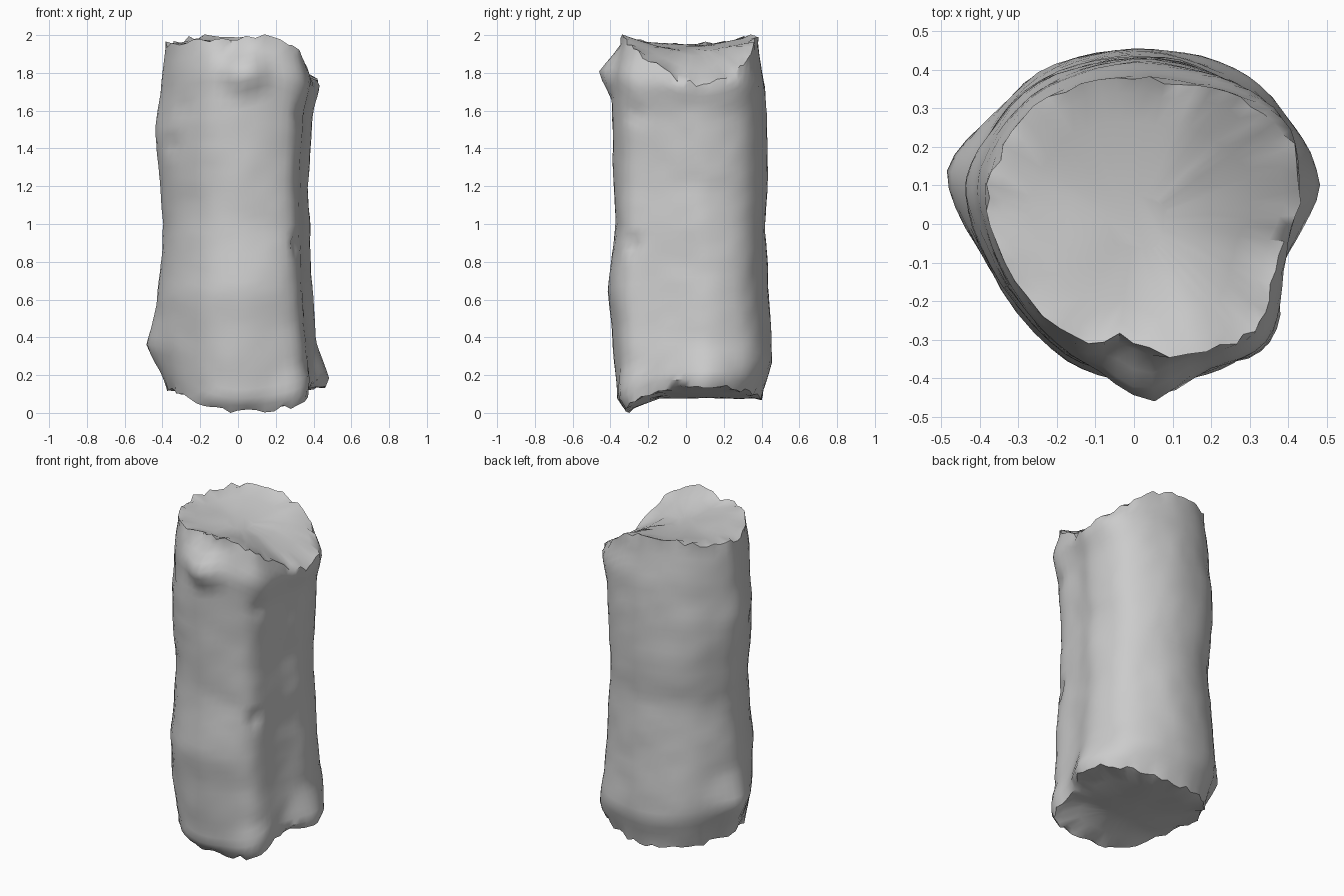
import bpy, bmesh, math, random
from mathutils import Vector, noise

random.seed(4)
cube = bpy.data.objects.get("Cube")
if cube:
    bpy.data.objects.remove(cube, do_unlink=True)

stone = bpy.data.materials.new("stone grey")
stone.use_nodes = True
stone.diffuse_color = (0.6, 0.6, 0.6, 1)
stone.node_tree.nodes["Principled BSDF"].inputs["Base Color"].default_value = (0.6, 0.6, 0.6, 1)

# Cross-section as a fraction of the reach on each side
OUTLINE = [(1, .2), (.95, .5), (.83, .72), (.6, .87), (.3, .97), (0, 1), (-.35, .95),
           (-.66, .8), (-.87, .53), (-1, .27), (-.96, 0), (-.81, -.42), (-.48, -.8),
           (-.22, -.95), (.1, -1), (.48, -.94), (.74, -.83), (.85, -.62), (.87, -.3), (.93, -.02)]
# Reach of each side as (height, distance)
LEFT = [(.06, .4), (.18, .44), (.3, .43), (.42, .41), (.7, .39), (1, .38), (1.2, .37),
        (1.4, .39), (1.6, .4), (1.75, .44), (1.88, .4)]
RIGHT = [(.13, .37), (.36, .44), (.6, .43), (1, .4), (1.2, .42), (1.5, .44), (1.7, .41), (1.95, .39)]
BACK = [(.1, .4), (.28, .46), (.6, .44), (1, .42), (1.3, .435), (1.75, .42), (1.97, .38)]
FRONT = [(.01, .32), (.08, .37), (.4, .39), (.65, .41), (1, .38), (1.6, .39), (1.8, .4), (1.97, .35)]
# Bulges and chips: position, how far they push out (+) or in (-), and radius
BUMPS = [((.44, .09, .18), .05, .2), ((-.44, .12, .36), .05, .22), ((.33, -.3, .08), .05, .18),
         ((.04, -.39, 1.81), .07, .14), ((-.04, -.35, 1.97), -.06, .11),
         ((.32, -.29, .9), -.04, .06), ((-.36, -.14, 1.43), -.03, .06),
         ((-.3, -.24, 1.62), -.02, .07), ((.31, -.26, 1.58), -.02, .07)]


def at(profile, z):
    for (z0, r0), (z1, r1) in zip(profile, profile[1:]):
        if z < z1:
            return r0 + (r1 - r0) * max(0, (z - z0) / (z1 - z0))
    return profile[-1][1]


def top_z(x, y):
    raised_corner = 1.2 * max(0, x) * max(0, -y - .05)
    return 1.955 + .35 * y * y - .1 * max(0, x + .17) - .52 * max(0, x - .15) + raised_corner


def bottom_z(x, y):
    return .085 - .45 * max(0, -y - .15) + .35 * x * x


def on_edge(a):
    i = math.floor(a) % len(OUTLINE)
    p, q = Vector(OUTLINE[i]), Vector(OUTLINE[(i + 1) % len(OUTLINE)])
    return p.lerp(q, a % 1)


def outline_point(a):
    # Rounded corners
    return (on_edge(a - .4) + on_edge(a) + on_edge(a + .4)) / 3 * 1.01


def place(u, z):
    return Vector((u.x * at(LEFT if u.x > 0 else RIGHT, z),
                   u.y * at(BACK if u.y > 0 else FRONT, z), z))


SIDES, LEVELS = 60, 42
bm = bmesh.new()

# Body rings, fitted between the broken ends
rings = []
for j in range(LEVELS + 1):
    t = j / LEVELS
    ring = []
    for i in range(SIDES):
        u = outline_point(i * len(OUTLINE) / SIDES)
        z = 2 * t
        for _ in range(4):
            p = place(u, z)
            z = bottom_z(p.x, p.y) * (1 - t) + top_z(p.x, p.y) * t
        p = place(u, z)
        out = Vector((p.x, p.y, 0)).normalized()
        # Gentle lumps, then bulges and chips
        p += out * (.01 * noise.noise(p * 4) + .004 * noise.noise(p * 12))
        start = p.copy()
        for centre, push, radius in BUMPS:
            p += out * push * max(0, 1 - (start - Vector(centre)).length / radius)
        # Jagged rims
        if j in (0, LEVELS):
            p += out * random.uniform(-.012, .006)
            p.z += random.uniform(-.015, .015)
        ring.append(bm.verts.new(p))
    rings.append(ring)


def bridge(a, b):
    for i in range(SIDES):
        k = (i + 1) % SIDES
        bm.faces.new((a[i], a[k], b[k], b[i]))


for a, b in zip(rings, rings[1:]):
    bridge(a, b)


# Broken end surfaces
def cap(rim, height, seed):
    last = rim
    for s in (.9, .7, .45, .2):
        ring = []
        for v in rim:
            x, y = v.co.x * s, v.co.y * s
            lump = .01 * noise.noise(Vector((x * 5, y * 5, seed)))
            ring.append(bm.verts.new((x, y, height(x, y) + lump)))
        bridge(last, ring)
        last = ring
    bm.faces.new(last)


cap(rings[-1], top_z, 1)
cap(rings[0], bottom_z, 7)
bmesh.ops.recalc_face_normals(bm, faces=bm.faces)

# Rest the lowest point on the ground
low = min(v.co.z for v in bm.verts)
bmesh.ops.translate(bm, verts=bm.verts, vec=(0, 0, -low))

mesh = bpy.data.meshes.new("stone_pillar")
bm.to_mesh(mesh)
bm.free()
mesh.materials.append(stone)
pillar = bpy.data.objects.new("stone_pillar", mesh)
bpy.context.collection.objects.link(pillar)
bpy.ops.object.select_all(action='DESELECT')
pillar.select_set(True)
bpy.context.view_layer.objects.active = pillar
bpy.ops.object.shade_smooth_by_angle(angle=math.radians(40))
